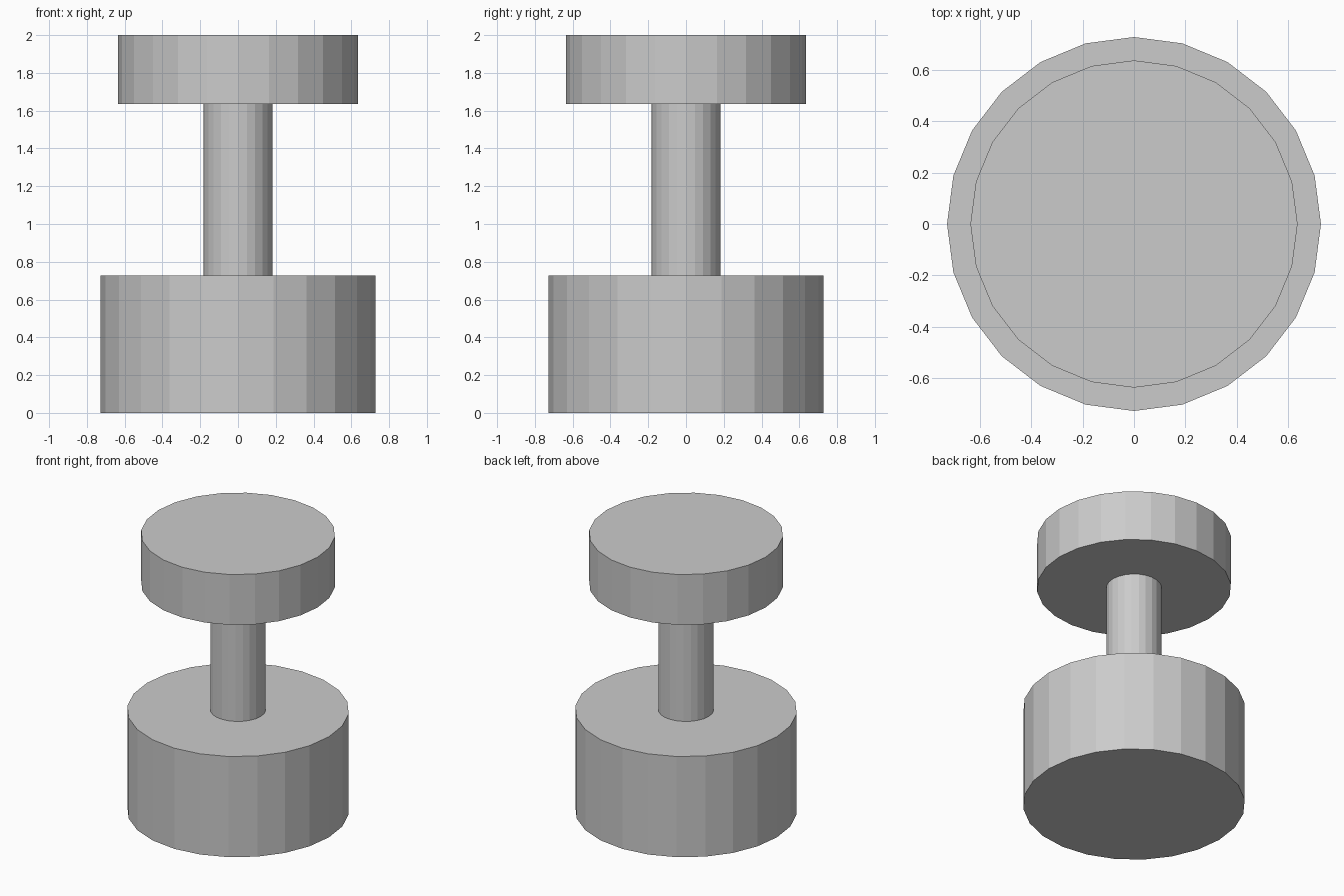
import bpy

if "Cube" in bpy.data.objects:
    bpy.data.objects.remove(bpy.data.objects["Cube"])

U = 1 / 11  # design unit: total height is 22 units
SIDES = 24


def disc(name, radius, z0, z1):
    """Flat-shaded upright cylinder from z0 to z1, in design units."""
    bpy.ops.mesh.primitive_cylinder_add(
        vertices=SIDES, radius=radius * U, depth=(z1 - z0) * U,
        location=(0, 0, (z0 + z1) / 2 * U))
    obj = bpy.context.object
    obj.name = name
    return obj


# Heavy base, slim shaft, and wide flat head
disc("base", 8, 0, 8)
disc("shaft", 2, 8, 18)
disc("head", 7, 18, 22)
